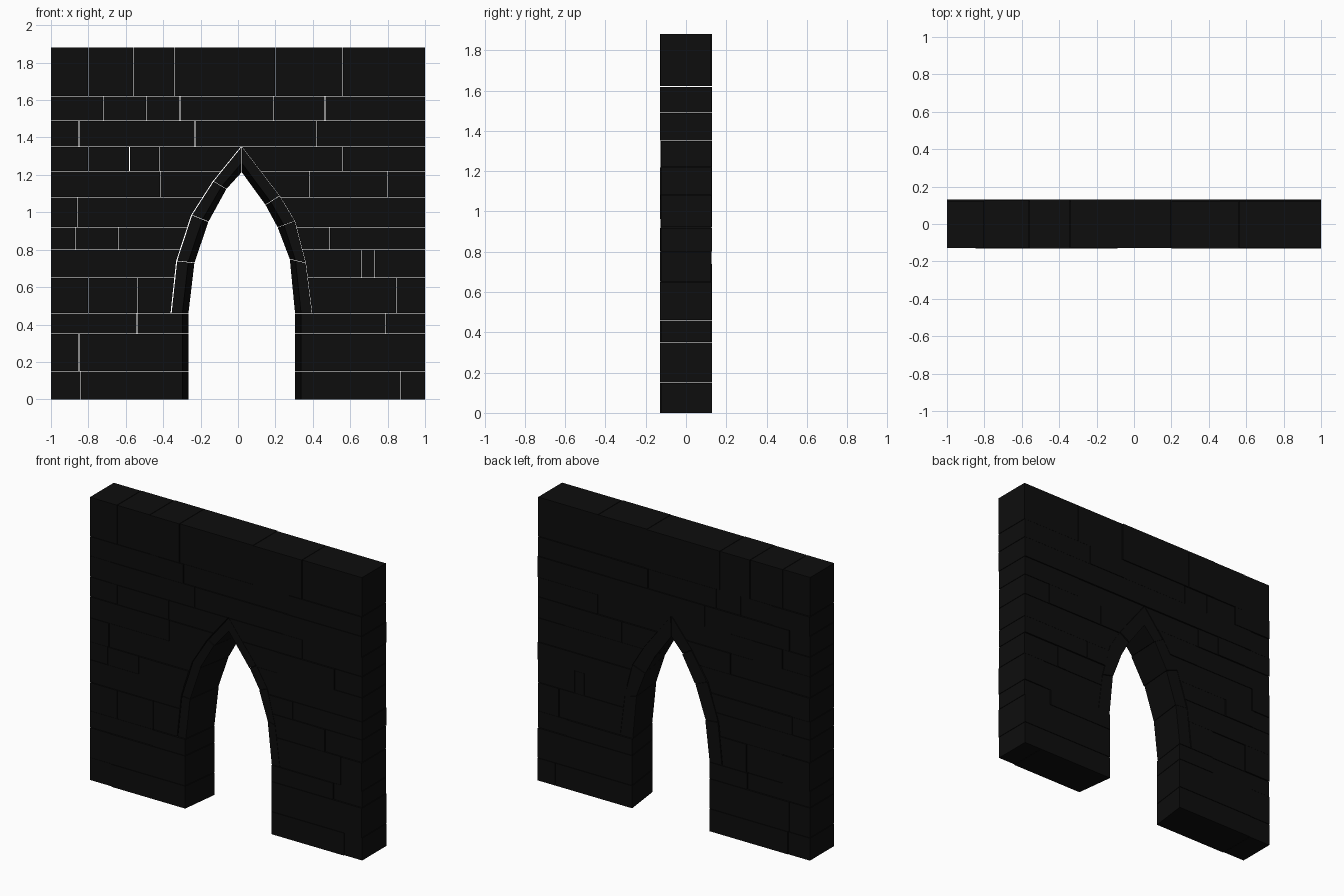
import bpy, bmesh, random
from mathutils import Vector

if "Cube" in bpy.data.objects:
    bpy.data.objects.remove(bpy.data.objects["Cube"])

random.seed(4)
GAP = 0.0015          # half of the open joint between stones
SPLAY = 0.36          # how far the front of the opening steps outward

stone = bpy.data.materials.new("dark_stone")
stone.diffuse_color = (0.004, 0.004, 0.004, 1)
stone.use_nodes = True
stone.node_tree.nodes["Principled BSDF"].inputs["Base Color"].default_value = stone.diffuse_color

# arch ring joints, inner and outer ends, springing line up to apex
INNER = {-1: [(-.265, .46), (-.233, .73), (-.158, .95), (-.062, 1.125), (.02, 1.215)],
         1: [(.305, .46), (.277, .75), (.212, .92), (.147, 1.04), (.02, 1.215)]}
OUTER = {-1: [(-.355, .46), (-.325, .74), (-.245, .985), (-.13, 1.165), (.02, 1.35)],
         1: [(.395, .46), (.361, .73), (.303, .953), (.222, 1.087), (.02, 1.35)]}

# courses: bottom, top, vertical joints
COURSES = [
    (0, .15, [-.84, .87]),
    (.15, .35, [-.85]),
    (.35, .46, [-.54, .79]),
    (.46, .65, [-.80, -.535, .845]),
    (.65, .80, [.66, .73]),
    (.80, .92, [-.87, -.64, .49]),
    (.92, 1.08, [-.86]),
    (1.08, 1.22, [-.415, .38, .80]),
    (1.22, 1.35, [-.80, -.58, -.42, .56]),
    (1.35, 1.49, [-.85, -.23, .42]),
    (1.49, 1.62, [-.72, -.49, -.31, .19, .465]),
    (1.62, 1.88, [-.80, -.56, -.34, .20, .56]),
]


def prism(name, front, back, yf, yb):
    """Solid between a front and a back outline with equal point counts."""
    bm = bmesh.new()
    f = [bm.verts.new((x, yf, z)) for x, z in front]
    b = [bm.verts.new((x, yb, z)) for x, z in back]
    bm.faces.new(f)
    bm.faces.new(b[::-1])
    n = len(f)
    for i in range(n):
        j = (i + 1) % n
        bm.faces.new((f[j], f[i], b[i], b[j]))
    bmesh.ops.recalc_face_normals(bm, faces=bm.faces)
    me = bpy.data.meshes.new(name)
    bm.to_mesh(me)
    bm.free()
    me.materials.append(stone)
    bpy.context.collection.objects.link(bpy.data.objects.new(name, me))


def depth():
    return random.choice((.124, .127, .13))


def outer_edge(s, z0, z1):
    """Points of the ring's outer line between two heights, bottom to top."""
    def x_at(z):
        for (xa, za), (xb, zb) in zip(OUTER[s], OUTER[s][1:]):
            if z <= zb:
                return xa + (xb - xa) * (z - za) / (zb - za)
        return .02
    zs = [z0] + [z for _, z in OUTER[s] if z0 + .004 < z < z1 - .004] + [z1]
    gap = .006 if s < 0 else .002
    return [(x_at(z) + s * gap, z) for z in zs]


# wall stones
for z0, z1, joints in COURSES:
    a, b = z0 + GAP * (z0 > 0), z1 - GAP * (z1 < 1.88)
    if z0 >= 1.35:
        xs = [-1] + joints + [1]
        for l, r in zip(xs, xs[1:]):
            l, r = l + GAP * (l > -1), r - GAP * (r < 1)
            o = [(l, a), (r, a), (r, b), (l, b)]
            prism("wall_stone", o, o, -depth(), depth())
        continue
    for s in (-1, 1):
        # stones from the wall end in to the opening
        xs = [s] + sorted((j for j in joints if j * s > 0), key=abs, reverse=True)
        for i, x in enumerate(xs):
            far = x - s * GAP * (i > 0)
            if i + 1 < len(xs):
                near = xs[i + 1] + s * GAP
                front = back = [(near, a), (near, b)]
            elif z1 <= .46:
                xb, xo = INNER[s][0][0], OUTER[s][0][0]
                xf = xb + (xo - xb) * SPLAY
                front, back = [(xf, a), (xf, b)], [(xb, a), (xb, b)]
            else:
                front = back = outer_edge(s, a, b)
            end = [(far, b), (far, a)]
            yf, yb = (.13, .13) if i + 1 == len(xs) and z1 <= .46 else (depth(), depth())
            prism("wall_stone", front + end, back + end, -yf, yb)

# arch ring stones, splayed wider at the front
for s in (-1, 1):
    inn, out = [[Vector(p) for p in d[s]] for d in (INNER, OUTER)]
    for k in range(4):
        t = 0.006
        i0, i1 = inn[k].lerp(inn[k + 1], t), inn[k + 1].lerp(inn[k], t)
        o0, o1 = out[k].lerp(out[k + 1], t), out[k + 1].lerp(out[k], t)
        front = [i0.lerp(o0, SPLAY), o0, o1, i1.lerp(o1, SPLAY)]
        prism("arch_stone", front, [i0, o0, o1, i1], -depth(), depth())
